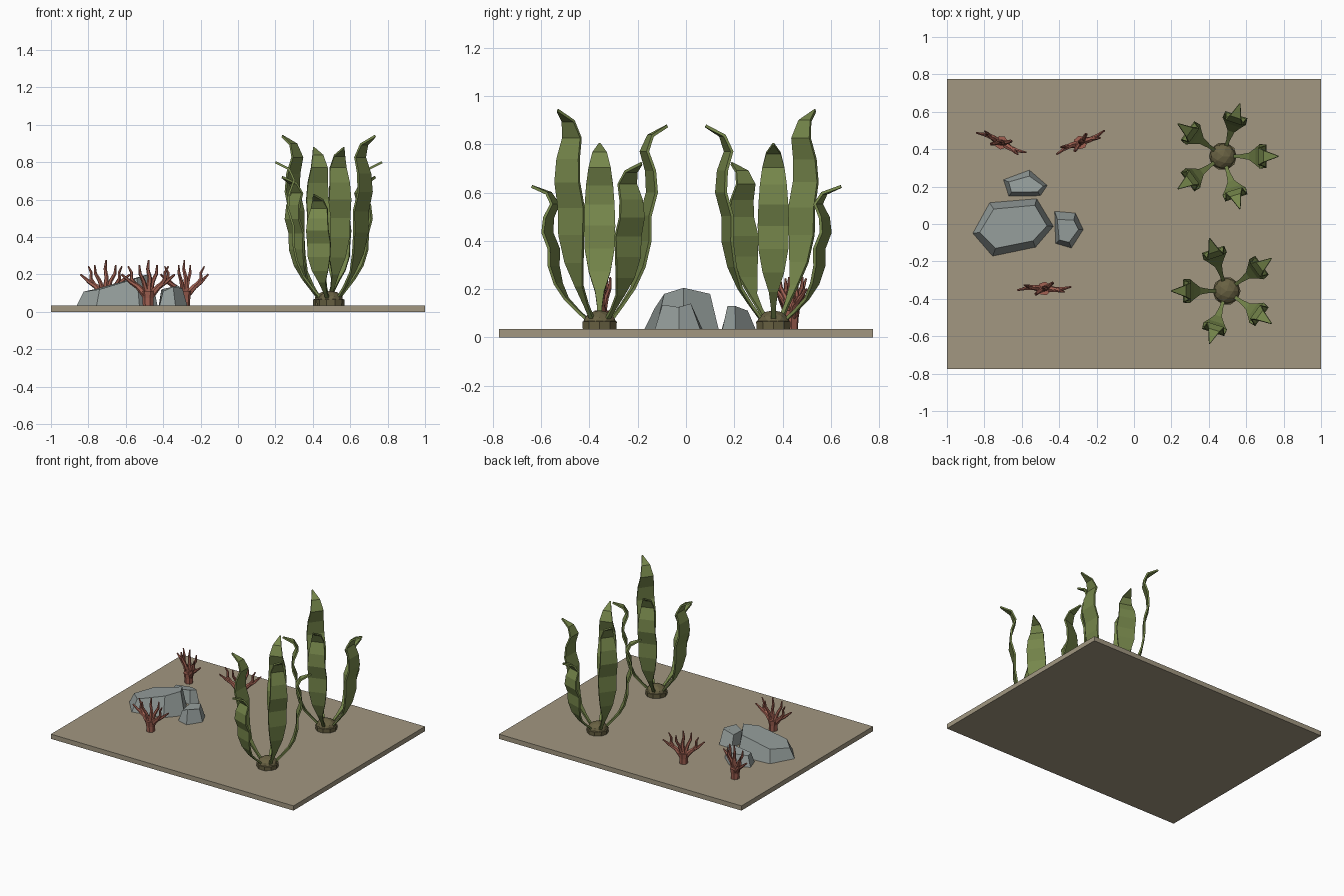
import bpy, bmesh
from math import sin, cos, pi, radians
from mathutils import Vector, Matrix

if "Cube" in bpy.data.objects:
    bpy.data.objects.remove(bpy.data.objects["Cube"])


def material(name, rgb):
    m = bpy.data.materials.new(name)
    m.diffuse_color = (*rgb, 1)
    m.use_nodes = True
    m.node_tree.nodes["Principled BSDF"].inputs["Base Color"].default_value = m.diffuse_color
    return m


SAND = material("sand", (0.36, 0.31, 0.22))
STONE = material("stone", (0.30, 0.34, 0.33))
LEAF = material("leaf", (0.18, 0.24, 0.07))
ROOT = material("root", (0.14, 0.12, 0.055))
CORAL = material("coral", (0.36, 0.12, 0.085))
FLOOR = 0.035


def finish(bm, name, mat, loc=(0, 0, 0), angle=0):
    bmesh.ops.recalc_face_normals(bm, faces=bm.faces)
    me = bpy.data.meshes.new(name)
    bm.to_mesh(me)
    bm.free()
    me.materials.append(mat)
    ob = bpy.data.objects.new(name, me)
    ob.location = loc
    ob.rotation_euler.z = angle
    bpy.context.collection.objects.link(ob)
    return ob


def loft(bm, rings):
    """Skin a list of equal-length point rings and cap both ends."""
    vs = [[bm.verts.new(p) for p in r] for r in rings]
    n = len(vs[0])
    for a, b in zip(vs, vs[1:]):
        for i in range(n):
            j = (i + 1) % n
            bm.faces.new((a[i], a[j], b[j], b[i]))
    bm.faces.new(vs[0][::-1])
    bm.faces.new(vs[-1])


def tube(bm, pts, radii, sides=6):
    pts = [Vector(p) for p in pts]
    rings = []
    for i, (p, r) in enumerate(zip(pts, radii)):
        t = (pts[min(i + 1, len(pts) - 1)] - pts[max(i - 1, 0)]).normalized()
        u = t.cross(Vector((0, 1, 0))).normalized()
        v = t.cross(u)
        rings.append([p + r * (cos(2 * pi * k / sides) * u + sin(2 * pi * k / sides) * v)
                      for k in range(sides)])
    loft(bm, rings)


# Sea bed slab
bm = bmesh.new()
bmesh.ops.create_cube(bm, size=1, matrix=Matrix.Translation((0, 0, FLOOR / 2))
                      @ Matrix.Diagonal((2, 1.55, FLOOR, 1)))
finish(bm, "sea_bed", SAND)


# Rocks: footprint outline and bevelled top outline with heights
def rock(name, foot, top):
    bm = bmesh.new()
    loft(bm, [[(x, y, FLOOR - 0.005) for x, y in foot], top])
    finish(bm, name, STONE)


rock("large_rock",
     [(-.864, -.05), (-.773, .115), (-.52, .136), (-.43, -.013), (-.527, -.126), (-.757, -.174)],
     [(-.825, -.045, .108), (-.75, .08, .125), (-.53, .10, .18), (-.465, -.01, .205),
      (-.54, -.09, .18), (-.74, -.13, .12)])
rock("side_rock",
     [(-.425, .07), (-.313, .06), (-.27, -.03), (-.334, -.13), (-.42, -.105)],
     [(-.41, .025, .12), (-.322, .02, .14), (-.297, -.03, .125), (-.347, -.098, .135), (-.40, -.085, .11)])
rock("back_rock",
     [(-.70, .238), (-.56, .29), (-.463, .206), (-.50, .15), (-.67, .147)],
     [(-.67, .225, .11), (-.56, .256, .11), (-.485, .203, .13), (-.515, .172, .13), (-.655, .17, .11)])


# Corals: stub trunk with forked branches in a flat fan
def coral(name, x, y, angle):
    bm = bmesh.new()
    tube(bm, [(0, 0, FLOOR - .005), (0, 0, .075), (0, 0, .112)], [.029, .031, .037], 7)
    for s in (-1, 1):
        d = -.012 * s
        tube(bm, [(s * .015, 0, .09), (s * .055, d, .135), (s * .095, d, .16), (s * .142, d * .5, .20)],
             [.02, .015, .011, .005])
        tube(bm, [(s * .06, d, .135), (s * .088, d * 1.8, .175), (s * .087, d * 2, .21), (s * .105, d * 2.5, .243)],
             [.013, .010, .008, .004])
        tube(bm, [(s * .008, 0, .10), (s * .027, -d, .165), (s * .047, -d * 2, .205), (s * .05, -d * 2.2, .25)],
             [.015, .011, .009, .004])
    tube(bm, [(0, 0, .10), (.008, 0, .18), (-.002, .006, .23), (.003, .006, .278)],
         [.018, .012, .009, .004])
    finish(bm, name, CORAL, (x, y, 0), radians(angle))


coral("coral_back_left", -.71, .435, -19)
coral("coral_back_middle", -.286, .436, 29)
coral("coral_front", -.48, -.345, 6)

# Kelp blade: (fraction of height, radius from centre, half width)
BLADE = [(0, .045, .010), (.08, .095, .010), (.17, .145, .019), (.28, .18, .045),
         (.41, .20, .062), (.54, .20, .065), (.66, .228, .062), (.77, .222, .056),
         (.87, .195, .046), (.95, .222, .030), (1, .295, .003)]
HEIGHTS = [.80, .876, .72, .94, .625]


def blade(name, height, loc, angle):
    bm = bmesh.new()
    z0, half = .065, .006
    path = [Vector((r, 0, z0 + t * (height - z0))) for t, r, _ in BLADE]
    rings = []
    for i, (p, row) in enumerate(zip(path, BLADE)):
        t = (path[min(i + 1, len(path) - 1)] - path[max(i - 1, 0)]).normalized()
        n = Vector((t.z, 0, -t.x)) * half
        w = Vector((0, row[2], 0))
        rings.append([p - n - w, p + n - w, p + n + w, p - n + w])
    loft(bm, rings)
    finish(bm, name, LEAF, loc, angle)


def kelp(name, x, y, turn):
    # Holdfast: flared collar with a faceted knob
    bm = bmesh.new()
    ring = lambda r, z: [(r * cos(k * pi / 5), r * sin(k * pi / 5), z) for k in range(10)]
    loft(bm, [ring(.073, FLOOR - .005), ring(.075, .065), ring(.06, .07)])
    bmesh.ops.create_icosphere(bm, subdivisions=2, radius=1,
                               matrix=Matrix.Translation((0, 0, .06)) @ Matrix.Diagonal((.07, .07, .052, 1)))
    finish(bm, name + "_holdfast", ROOT, (x, y, 0))
    for i, h in enumerate(HEIGHTS):
        blade(f"{name}_blade_{i + 1}", h, (x, y, 0), radians(turn - 72 * i))


kelp("kelp_back", .475, .362, 0)
kelp("kelp_front", .495, -.358, 180)
